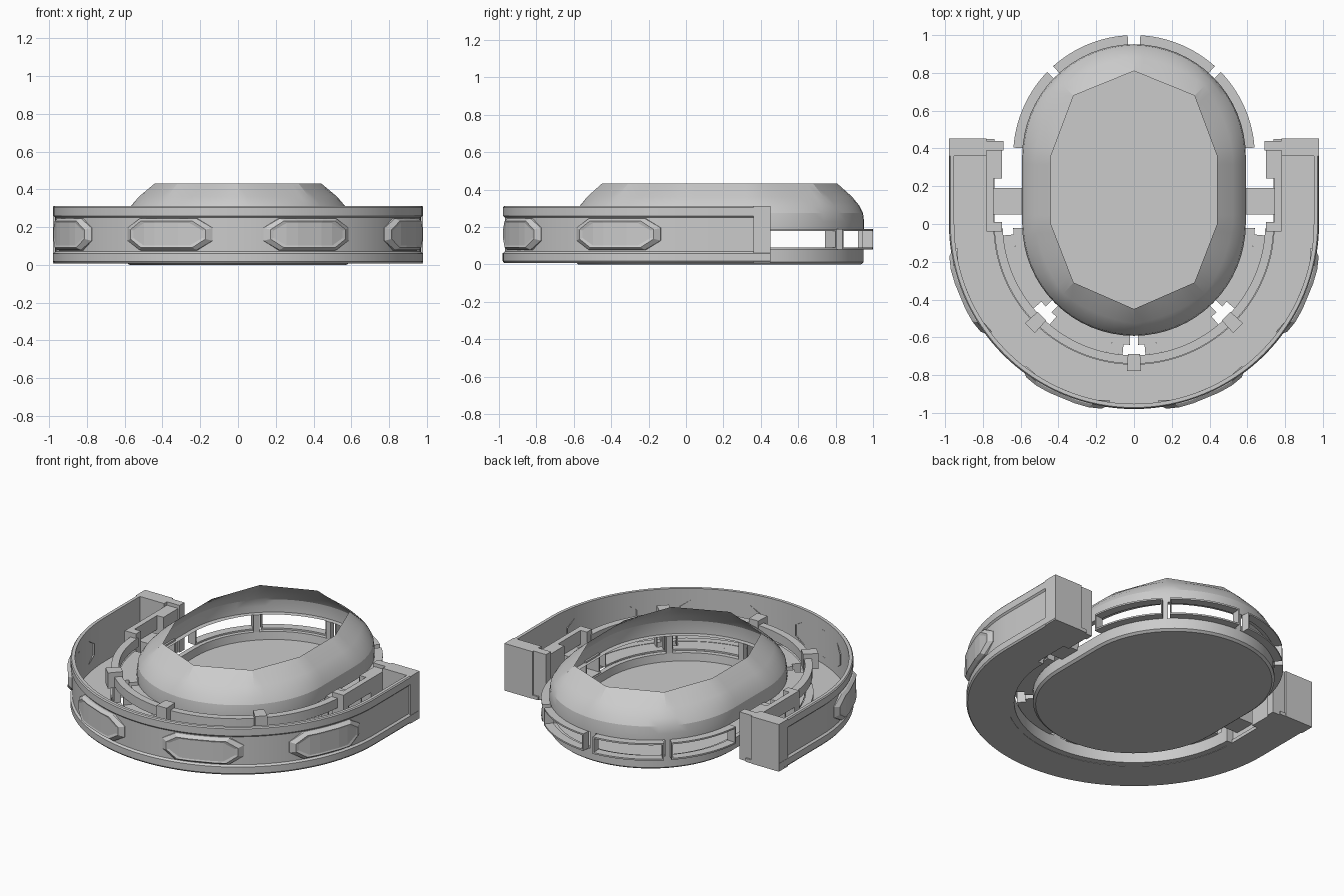
import bpy, bmesh, math
from math import sin, cos, radians, pi

if "Cube" in bpy.data.objects:
    bpy.data.objects.remove(bpy.data.objects["Cube"])

grey = bpy.data.materials.new("plain_grey")
grey.diffuse_color = (0.6, 0.6, 0.6, 1)
grey.use_nodes = True
grey.node_tree.nodes["Principled BSDF"].inputs["Base Color"].default_value = grey.diffuse_color


def make(name, verts, faces, smooth=25):
    me = bpy.data.meshes.new(name)
    me.from_pydata(verts, [], faces)
    bm = bmesh.new()
    bm.from_mesh(me)
    bmesh.ops.recalc_face_normals(bm, faces=bm.faces)
    bm.to_mesh(me)
    bm.free()
    ob = bpy.data.objects.new(name, me)
    bpy.context.collection.objects.link(ob)
    me.materials.append(grey)
    if smooth:
        bpy.context.view_layer.objects.active = ob
        for o in bpy.context.selected_objects:
            o.select_set(False)
        ob.select_set(True)
        bpy.ops.object.shade_smooth_by_angle(angle=radians(smooth))
    return ob


def loft(name, loops, closed=True, cap0=False, cap1=False, smooth=25):
    """Skin between loops with equal point counts."""
    n = len(loops[0])
    verts = [p for l in loops for p in l]
    faces = []
    for k in range(len(loops) - 1):
        for i in range(n if closed else n - 1):
            j = (i + 1) % n
            faces.append((k * n + i, k * n + j, (k + 1) * n + j, (k + 1) * n + i))
    if cap0:
        faces.append(tuple(range(n))[::-1])
    if cap1:
        faces.append(tuple(range((len(loops) - 1) * n, len(loops) * n)))
    return make(name, verts, faces, smooth)


def box(name, x0, x1, y0, y1, z0, z1):
    q = [(x0, y0), (x1, y0), (x1, y1), (x0, y1)]
    return loft(name, [[(x, y, z) for x, y in q] for z in (z0, z1)], True, True, True, 0)


def sector(name, cy, r0, r1, a0, a1, z0, z1):
    """Curved block around (0, cy), angles in degrees."""
    n = max(1, int(abs(a1 - a0) / 3))
    loops = []
    for i in range(n + 1):
        a = radians(a0 + (a1 - a0) * i / n)
        loops.append([(r * cos(a), cy + r * sin(a), z)
                      for r, z in ((r0, z0), (r1, z0), (r1, z1), (r0, z1))])
    return loft(name, loops, True, True, True)


CY = 0.36   # centre of the rear arc; the front arc is centred on 0
SUB = 8


def stadium(r):
    """80 points clockwise from the back, in ten spans."""
    pts = []
    for start, cy in ((90, CY), (45, CY), (None, 0), (0, 0), (-45, 0),
                      (-90, 0), (-135, 0), (None, 1), (180, CY), (135, CY)):
        for i in range(SUB):
            t = i / SUB
            if start is None:
                pts.append((r, CY * (1 - t)) if cy == 0 else (-r, CY * t))
            else:
                a = radians(start - 45 * t)
                pts.append((r * cos(a), cy + r * sin(a)))
    return pts


# Base dish
loft("base_dish", [[(x, y, z) for x, y in stadium(r)] for r, z in
     ((0.575, 0.0), (0.59, 0.012), (0.59, 0.08), (0.56, 0.08), (0.555, 0.03))],
     True, True, True)

# Faceted dome, open at its ten-sided top
half = [(0, 0.81), (0.32, 0.68), (0.44, 0.36), (0.44, 0), (0.32, -0.31)]
poly = half + [(0, -0.45)] + [(-x, y) for x, y in half[:0:-1]]
top = []
for i in range(10):
    (ax, ay), (bx, by) = poly[i], poly[(i + 1) % 10]
    top += [(ax + (bx - ax) * k / SUB, ay + (by - ay) * k / SUB) for k in range(SUB)]
rim = stadium(0.592)
section = ((0.8, 0.19), (1, 0.19), (1, 0.23), (0.96, 0.275), (0.82, 0.315), (0.55, 0.362), (0, 0.432))
loft("dome", [[(p[0] + (q[0] - p[0]) * w, p[1] + (q[1] - p[1]) * w, z)
              for p, q in zip(top, rim)] for w, z in section], smooth=20)


# Open window frames around the dome
def frame(name, cy, r0, r1, a0, a1):
    sector(name + "_sill", cy, r0, r1, a0, a1, 0.08, 0.09)
    sector(name + "_head", cy, r0, r1, a0, a1, 0.18, 0.19)
    sector(name + "_jamb_a", cy, r0, r1, a0, a0 + 0.7, 0.09, 0.18)
    sector(name + "_jamb_b", cy, r0, r1, a1 - 0.7, a1, 0.09, 0.18)


for a0, a1 in ((4, 44), (48, 87), (93, 132), (136, 176)):
    frame("rear_window", CY, 0.585, 0.64, a0, a1)
for a in (45, 90, 135):
    sector("rear_post", CY, 0.56, 0.59, a - 1.8, a + 1.8, 0.08, 0.19)
for k in range(4):
    a = 180 + 45 * k
    frame("front_window", 0, 0.59, 0.64, a + 2, a + 43)
    frame("front_outer_window", 0, 0.64, 0.695, a + 5, a + 40)
for a in (225, 270, 315):
    sector("front_post", 0, 0.56, 0.59, a - 1.8, a + 1.8, 0.08, 0.19)
    # Blocks on the inner rail
    sector("rail_block", 0, 0.69, 0.78, a - 2.7, a + 2.7, 0.19, 0.29)
    sector("rail_stem", 0, 0.70, 0.74, a - 2, a + 2, 0.09, 0.2)
sector("inner_rail", 0, 0.695, 0.74, 182, 358, 0.20, 0.26)
sector("inner_curb", 0, 0.70, 0.745, 181, 359, 0.01, 0.09)


# Horseshoe trough swept around the front
def u_path(r):
    pts = [(-r, 0.45), (-r, 0.22)]
    pts += [(r * cos(pi + pi * i / 64), r * sin(pi + pi * i / 64)) for i in range(65)]
    return pts + [(r, 0.22), (r, 0.45)]


profile = ((0.74, 0.008), (0.972, 0.008), (0.98, 0.018), (0.98, 0.06), (0.968, 0.07),
           (0.968, 0.25), (0.978, 0.26), (0.978, 0.305), (0.972, 0.312), (0.952, 0.312),
           (0.952, 0.03), (0.74, 0.03))
rows = [[(x, y, z) for x, y in u_path(r)] for r, z in profile]
loft("horseshoe_trough", [list(c) for c in zip(*rows)], True, True, True)

# Arm ends, inner arm walls and bridges
for s in (-1, 1):
    def arm(name, x0, x1, *rest):
        box(name, min(s * x0, s * x1), max(s * x0, s * x1), *rest)
    arm("arm_end_cap", 0.78, 0.979, 0.36, 0.452, 0.008, 0.312)
    arm("arm_end_corner", 0.69, 0.78, 0.39, 0.44, 0.008, 0.312)
    arm("arm_wall_rear", 0.70, 0.78, 0.24, 0.40, 0.008, 0.29)
    arm("arm_wall_front", 0.70, 0.78, -0.04, 0.01, 0.008, 0.29)
    arm("arm_wall_sill", 0.745, 0.78, 0.0, 0.25, 0.008, 0.09)
    arm("arm_wall_head", 0.745, 0.78, 0.0, 0.25, 0.2, 0.29)
    arm("bridge_floor", 0.57, 0.75, 0.05, 0.19, 0.06, 0.085)
    arm("bridge_roof", 0.58, 0.75, 0.05, 0.19, 0.185, 0.2)
    for y in (0.05, 0.18):
        arm("bridge_side", 0.58, 0.75, y, y + 0.01, 0.085, 0.185)


# Faceted window pods on the outer wall
def pod(angle):
    def ring(w, h, cw, ch, r):
        pts = [(-w, -h + ch), (-w + cw, -h), (-w / 3, -h), (w / 3, -h), (w - cw, -h), (w, -h + ch),
               (w, h - ch), (w - cw, h), (w / 3, h), (-w / 3, h), (-w + cw, h), (-w, h - ch)]
        out = []
        for a, z in pts:
            t = radians(angle + a)
            # pod ends sink back into the wall
            rr = r - 0.012 * max(0, abs(a) - 9) / 6
            out.append((rr * sin(t), -rr * cos(t), 0.162 + z))
        return out
    loops = [ring(14.8, 0.086, 5, 0.05, 0.955), ring(14.5, 0.084, 5, 0.05, 0.982),
             ring(12.5, 0.07, 4, 0.045, 1.0), ring(11.5, 0.06, 4, 0.04, 0.996)]
    verts = [p for l in loops for p in l]
    faces = []
    for k in range(3):
        for i in range(12):
            j = (i + 1) % 12
            faces.append((k * 12 + i, k * 12 + j, k * 12 + 12 + j, k * 12 + 12 + i))
    b = 36
    for f in ((0, 1, 10, 11), (1, 2, 9, 10), (2, 3, 8, 9), (3, 4, 7, 8), (4, 5, 6, 7)):
        faces.append(tuple(b + i for i in f))
    make("window_pod", verts, faces, 0)


for a in (-67.5, -22.5, 22.5, 67.5):
    pod(a)
